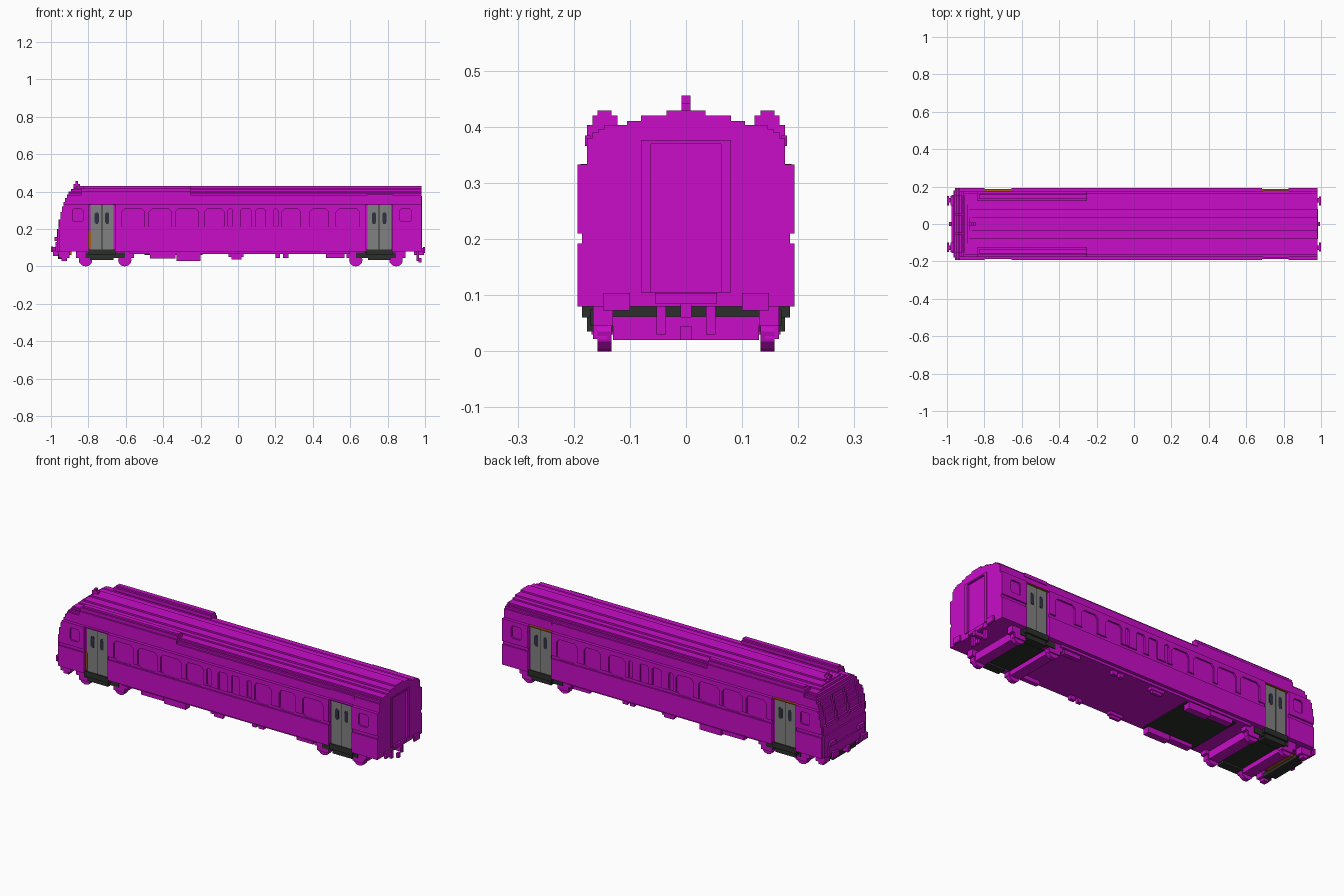
import bpy, bmesh, math

cube = bpy.data.objects.get("Cube")
if cube:
    bpy.data.objects.remove(cube, do_unlink=True)


def material(name, rgb):
    m = bpy.data.materials.new(name)
    m.use_nodes = True
    m.diffuse_color = (*rgb, 1)
    m.node_tree.nodes["Principled BSDF"].inputs["Base Color"].default_value = (*rgb, 1)
    return m


MAGENTA = material("magenta", (0.58, 0.004, 0.58))
GREY = material("door grey", (0.22, 0.22, 0.22))
DARK = material("dark underframe", (0.025, 0.028, 0.024))
ORANGE = material("orange trim", (0.42, 0.10, 0.005))
GLASS = material("door glass", (0.03, 0.03, 0.06))


def finish(bm, name, mat):
    bmesh.ops.recalc_face_normals(bm, faces=bm.faces[:])
    me = bpy.data.meshes.new(name)
    bm.to_mesh(me)
    bm.free()
    me.materials.append(mat)
    ob = bpy.data.objects.new(name, me)
    bpy.context.scene.collection.objects.link(ob)
    return ob


def add_prism(bm, pts, axis, a, b):
    """Extrude a 2D outline along an axis from a to b."""
    def place(u, v, w):
        return {"x": (w, u, v), "y": (u, w, v), "z": (u, v, w)}[axis]
    lo = [bm.verts.new(place(u, v, a)) for u, v in pts]
    hi = [bm.verts.new(place(u, v, b)) for u, v in pts]
    bm.faces.new(lo)
    bm.faces.new(hi)
    n = len(pts)
    for i in range(n):
        bm.faces.new((lo[i], lo[(i + 1) % n], hi[(i + 1) % n], hi[i]))


def rect(u0, u1, v0, v1, c=0.0):
    """Rectangle outline, corners chamfered by c."""
    if not c:
        return [(u0, v0), (u1, v0), (u1, v1), (u0, v1)]
    return [(u0 + c, v0), (u1 - c, v0), (u1, v0 + c), (u1, v1 - c),
            (u1 - c, v1), (u0 + c, v1), (u0, v1 - c), (u0, v0 + c)]


def boxes(name, mat, dims, mirror=False):
    """One object from (x0,x1,y0,y1,z0,z1) boxes, optionally mirrored in y."""
    bm = bmesh.new()
    for x0, x1, y0, y1, z0, z1 in dims:
        add_prism(bm, rect(x0, x1, y0, y1), "z", z0, z1)
        if mirror:
            add_prism(bm, rect(x0, x1, -y1, -y0), "z", z0, z1)
    return finish(bm, name, mat)


def boolean(ob, bm, op):
    cutter = finish(bm, "cutter", MAGENTA)
    cutter.hide_render = True
    mod = ob.modifiers.new("cut", "BOOLEAN")
    mod.operation, mod.object, mod.solver = op, cutter, "EXACT"
    dg = bpy.context.evaluated_depsgraph_get()
    me = bpy.data.meshes.new_from_object(ob.evaluated_get(dg))
    ob.modifiers.clear()
    ob.data = me
    bpy.data.objects.remove(cutter, do_unlink=True)


# Body shell: stepped half section mirrored and run along the car
half = [(.193, .08), (.193, .192), (.185, .192), (.185, .21), (.193, .21), (.193, .333),
        (.176, .333), (.176, .38), (.167, .38), (.167, .39), (.156, .39), (.156, .396),
        (.145, .396), (.145, .403), (.105, .403), (.105, .411), (.08, .411), (.08, .42),
        (.035, .42), (.035, .429)]
bm = bmesh.new()
add_prism(bm, half + [(-y, z) for y, z in reversed(half)], "x", -1.1, .98)
body = finish(bm, "body_shell", MAGENTA)

# Raked cab nose, stepped in side view and in plan
nose = [(-.975, .13), (-.968, .2), (-.96, .25), (-.95, .29), (-.942, .32), (-.934, .345),
        (-.925, .365), (-.915, .385), (-.905, .4), (-.893, .413), (-.88, .422), (-.865, .6)]


def nose_steps(z0, z1, dx):
    pts, z = [], z0
    for x, top in nose:
        if top > z:
            t = min(top, z1)
            pts += [(x + dx, z), (x + dx, t)]
            z = t
            if t >= z1:
                break
    return pts


bm = bmesh.new()
add_prism(bm, nose_steps(-.1, .6, 0) + [(1.2, .6), (1.2, -.1)], "y", -.5, .5)
boolean(body, bm, "INTERSECT")
plan = [(-1.2, .155), (-.966, .155), (-.966, .178), (-.956, .178), (-.956, .4), (1.2, .4)]
bm = bmesh.new()
add_prism(bm, plan + [(x, -y) for x, y in reversed(plan)], "z", -.2, .7)
boolean(body, bm, "INTERSECT")

# Window and doorway recesses
DOORS = [(-.80, -.655), (.685, .825)]
WINDOWS = [(-.62, -.50), (-.475, -.355), (-.335, -.21), (-.18, -.075), (.235, .335),
           (.385, .485), (.525, .65)]
SMALL = [(-.055, -.03, .21), (.015, .07, .205), (.095, .145, .205), (.19, .213, .21),
         (-.885, -.83, .24), (.865, .925, .24)]
bm = bmesh.new()
for s in (1, -1):
    for x0, x1 in WINDOWS:
        add_prism(bm, rect(x0, x1, .198, .308, .016), "y", s * .1835, s * .3)
    for x0, x1, z0 in SMALL:
        add_prism(bm, rect(x0, x1, z0, .308, .008), "y", s * .1835, s * .3)
    for x0, x1 in DOORS:
        add_prism(bm, rect(x0, x1, .05, .3345), "y", s * .1745, s * .3)
boolean(body, bm, "DIFFERENCE")

# Windscreen panes recessed into the nose, and the end gangway recess
bm = bmesh.new()
for y0, y1 in ((.058, .15), (-.15, -.058), (-.046, .046)):
    add_prism(bm, nose_steps(.235, .365, .009) + [(-1.2, .365), (-1.2, .235)], "y", y0, y1)
add_prism(bm, rect(-.062, .062, .105, .37), "x", .973, 1.2)
boolean(body, bm, "DIFFERENCE")

# Gangway surround on the flat end
boxes("gangway_frame", MAGENTA, [(.978, .984, -.08, -.062, .105, .377),
                                 (.978, .984, .062, .08, .105, .377),
                                 (.978, .984, -.062, .062, .37, .377)])

# Sliding doors with panes, steps and trim
leaves, panes, steps, seams = [], [], [], []
for x0, x1 in DOORS:
    c = (x0 + x1) / 2
    steps += [(x0, x1, .12, .185, .06, .09), (x0 + .01, x1 - .01, .13, .176, .035, .06)]
    seams.append((c - .0025, c + .0025, .174, .1775, .09, .328))
    for s in (-1, 1):
        a, b = sorted((c + s * .0025, c + s * .062))
        leaves.append((a, b, .174, .180, .09, .328))
        m = c + s * .028
        panes.append((m - .011, m + .011, .1795, .1815, .235, .282))
        panes.append((m - .007, m + .007, .1795, .1815, .228, .289))
boxes("door_leaves", GREY, leaves, True)
boxes("door_seams", DARK, seams, True)
boxes("door_panes", GLASS, panes, True)
boxes("door_steps", DARK, steps, True)
boxes("door_headers_back", ORANGE, [(a, b, .174, .188, .328, .3335) for a, b in DOORS])
boxes("door_headers_front", MAGENTA, [(a, b, -.188, -.174, .328, .3335) for a, b in DOORS])
boxes("door_jamb_trim", ORANGE, [(-.799, -.787, -.182, -.174, .095, .19)])
boxes("door_hoods", MAGENTA, [(.69, .83, .17, .18, .366, .385)], True)

# Roof pods and horn
boxes("roof_pods", MAGENTA, [(-.84, -.25, .113, .176, .37, .403), (-.84, -.25, .122, .167, .4, .42),
                             (-.83, -.25, .133, .158, .415, .429)], True)
boxes("roof_horn", MAGENTA, [(-.88, -.845, -.008, .008, .42, .442), (-.868, -.856, -.008, .008, .44, .456)])

# Underfloor skirt and equipment boxes
boxes("floor_skirt", MAGENTA, [(-.58, .6, -.176, .176, .066, .085)])
boxes("dark_floor_panel", DARK, [(-.5, -.19, -.16, .16, .061, .07)])
boxes("equipment_boxes", MAGENTA, [
    (-.47, -.335, .13, .168, .042, .07), (-.33, -.2, .13, .168, .03, .07),
    (-.05, .03, .14, .165, .05, .07), (-.035, .02, .145, .16, .036, .05),
    (.2, .225, .145, .165, .045, .07), (.24, .27, .145, .165, .045, .07),
    (.47, .57, .14, .165, .045, .07)], True)

# Bogies: frames, cross beams, axle boxes and wheels
AXLES = (-.815, -.605, .63, .845)
for label, a, b in (("cab_bogie", -.815, -.605), ("rear_bogie", .63, .845)):
    boxes(label + "_frame", DARK, [(a + .02, b - .02, -.13, .13, .045, .082)])
    boxes(label + "_side_beams", DARK, [(a, b, .145, .17, .045, .075)], True)
boxes("axle_beams", MAGENTA, [(x - .03, x + .03, -.13, .13, .02, .062) for x in AXLES])
boxes("axle_boxes", MAGENTA, [d for x in AXLES for d in (
    (x - .05, x + .05, .13, .166, .045, .085), (x - .034, x + .034, .14, .166, .022, .046))], True)
bm = bmesh.new()
for x in AXLES:
    ring = [(x + .036 * math.cos(math.tau * i / 12), .035 + .035 * math.sin(math.tau * i / 12))
            for i in range(12)]
    for s in (1, -1):
        add_prism(bm, ring, "y", s * .133, s * .158)
finish(bm, "wheels", MAGENTA)

# Cab end: snow plough, lamps, buffers and coupler
boxes("cab_plough", DARK, [(-.962, -.93, -.1, .1, .04, .064), (-.945, -.91, -.13, .13, .044, .066)])
boxes("plough_trim", ORANGE, [(-.91, -.89, -.09, .09, .06, .08)])
boxes("plough_brackets", MAGENTA, [(-.96, -.9, .125, .165, .045, .082), (-.945, -.915, .13, .16, .03, .046)], True)
boxes("head_lamps", MAGENTA, [(-.982, -.96, .1, .15, .135, .158)], True)
boxes("cab_buffers", MAGENTA, [(-.99, -.96, .115, .138, .083, .103), (-1, -.989, .1, .15, .078, .108)], True)
boxes("cab_coupler", MAGENTA, [(-.99, -.93, -.012, .012, .055, .085)])

# Flat end: buffers, coupler and hoses
boxes("rear_buffers", MAGENTA, [(.975, .992, .115, .138, .08, .1), (.99, 1, .1, .148, .073, .104)], True)
boxes("rear_beam", MAGENTA, [(.955, .985, -.055, .055, .085, .104)])
boxes("rear_coupler", MAGENTA, [(.94, .994, -.01, .01, .06, .085), (.965, .98, -.01, .01, .02, .045)])
boxes("rear_hoses", MAGENTA, [(.955, .968, .036, .053, .03, .09)], True)
